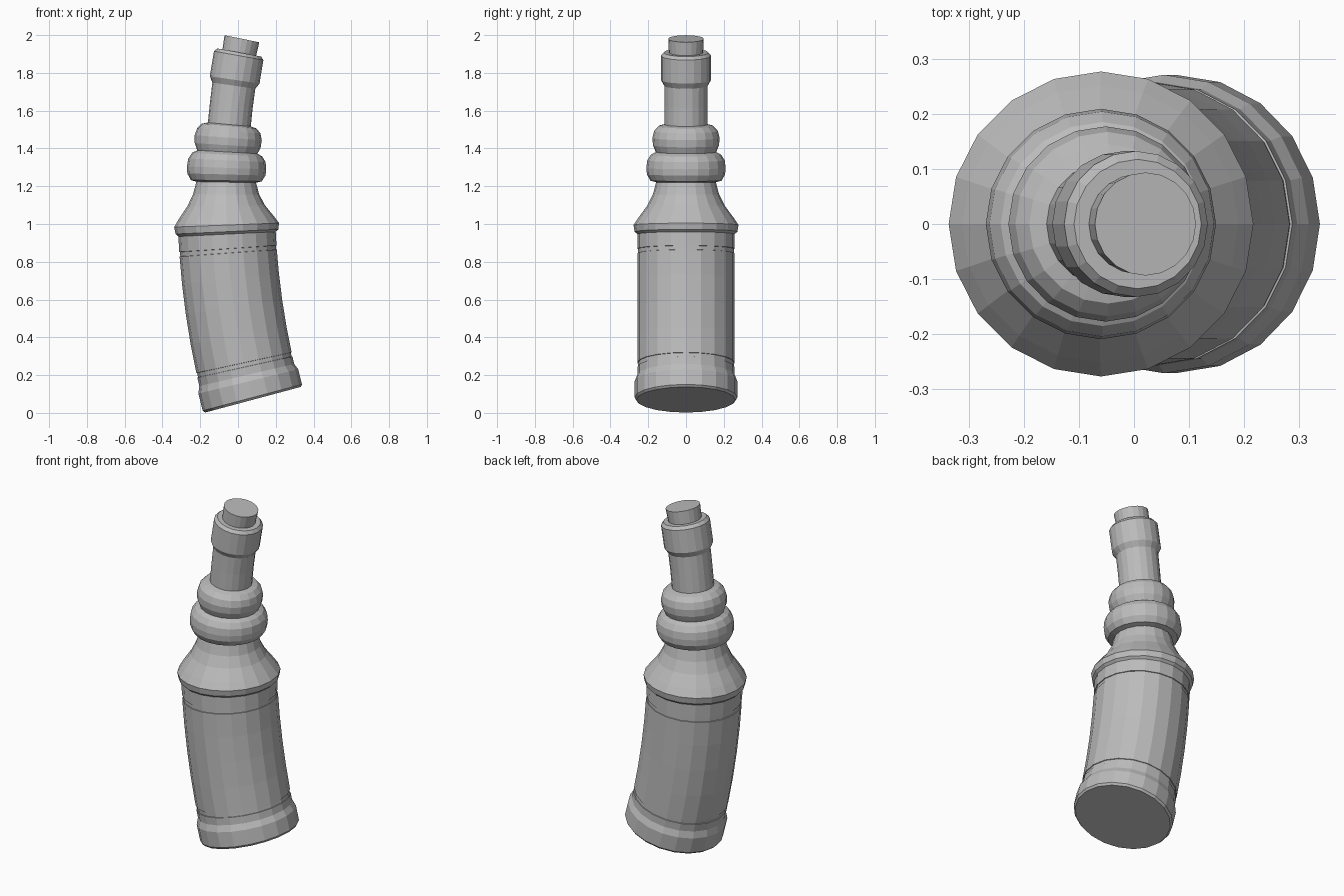
import bpy, bmesh, math

cube = bpy.data.objects.get("Cube")
if cube:
    bpy.data.objects.remove(cube, do_unlink=True)

SIDES = 20
BEND = 4.17                    # radius of the curved centre line
START = math.radians(15)       # tilt of the base
X0, Z0 = -0.063, 1.149         # upright point of the centre line

grey = bpy.data.materials.new("grey")
grey.use_nodes = True
colour = (0.5, 0.5, 0.5, 1)
grey.diffuse_color = colour
grey.node_tree.nodes["Principled BSDF"].inputs["Base Color"].default_value = colour


def bent_lathe(name, profile):
    """Lathe (distance, radius) pairs around the curved centre line."""
    bm = bmesh.new()
    rings = []
    for s, r in profile:
        t = START - s / BEND
        cx = X0 + BEND * (1 - math.cos(t))
        cz = Z0 - BEND * math.sin(t)
        ring = []
        for i in range(SIDES):
            a = math.tau * i / SIDES
            u = r * math.cos(a)
            ring.append(bm.verts.new((cx + u * math.cos(t), r * math.sin(a),
                                      cz + u * math.sin(t))))
        rings.append(ring)
    for low, high in zip(rings, rings[1:]):
        for i in range(SIDES):
            j = (i + 1) % SIDES
            bm.faces.new((low[i], low[j], high[j], high[i]))
    bm.faces.new(rings[0][::-1])
    bm.faces.new(rings[-1])
    bmesh.ops.recalc_face_normals(bm, faces=bm.faces)
    mesh = bpy.data.meshes.new(name)
    bm.to_mesh(mesh)
    bm.free()
    mesh.materials.append(grey)
    obj = bpy.data.objects.new(name, mesh)
    bpy.context.collection.objects.link(obj)


def groove(s, r):
    """Shallow line cut around the body."""
    return [(s - 0.012, r), (s - 0.011, r - 0.004),
            (s + 0.011, r - 0.004), (s + 0.012, r)]


BODY = 0.258
foot = [(0, 0.262), (0.012, 0.272), (0.1, 0.272), (0.135, BODY)]
body = groove(0.19, BODY) + [(0.35, BODY), (0.5, BODY), (0.65, BODY)] + groove(0.8, BODY)
shoulder = [(0.889, BODY), (0.902, 0.272), (0.937, 0.278), (0.976, 0.252),
            (1.04, 0.205), (1.1, 0.175), (1.164, 0.158)]
lower_bulge = [(1.172, 0.188), (1.205, 0.207), (1.24, 0.21), (1.28, 0.205),
               (1.31, 0.186), (1.324, 0.16)]
upper_bulge = [(1.338, 0.166), (1.36, 0.175), (1.4, 0.178), (1.437, 0.168),
               (1.462, 0.145), (1.47, 0.114)]
neck = [(1.57, 0.114), (1.677, 0.115)]
collar = [(1.708, 0.133), (1.838, 0.133), (1.855, 0.118)]

bent_lathe("bottle", foot + body + shoulder + lower_bulge + upper_bulge + neck + collar)
bent_lathe("cork", [(1.84, 0.09), (1.929, 0.094)])
